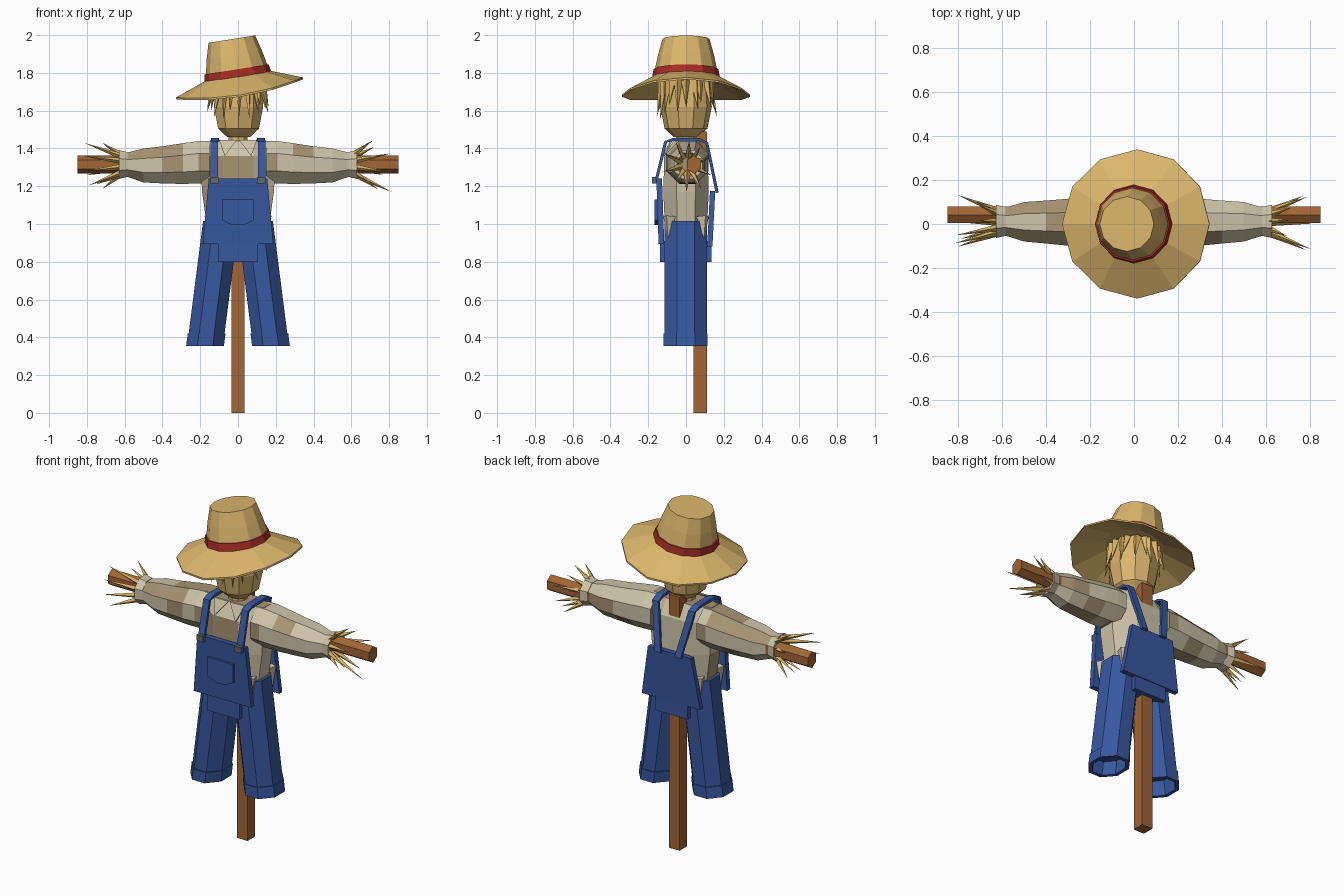
import bpy, bmesh, math, random
from mathutils import Vector, Matrix

random.seed(4)
if "Cube" in bpy.data.objects:
    bpy.data.objects.remove(bpy.data.objects["Cube"])


def material(name, r, g, b):
    m = bpy.data.materials.new(name)
    m.use_nodes = True
    m.diffuse_color = (r, g, b, 1)
    bsdf = next(n for n in m.node_tree.nodes if n.type == 'BSDF_PRINCIPLED')
    bsdf.inputs["Base Color"].default_value = (r, g, b, 1)
    bsdf.inputs["Roughness"].default_value = 0.9
    return m


HAT = material("hat straw", 0.71, 0.47, 0.15)
SACK = material("sackcloth", 0.71, 0.47, 0.16)
HAY = material("loose straw", 0.68, 0.44, 0.12)
RED = material("red ribbon", 0.40, 0.025, 0.018)
SHIRT = material("cream shirt", 0.62, 0.55, 0.39)
PATCH = material("brown patch", 0.38, 0.29, 0.17)
DENIM = material("blue denim", 0.038, 0.098, 0.35)
WOOD = material("brown wood", 0.36, 0.13, 0.035)
METAL = material("grey metal", 0.12, 0.14, 0.15)


def finish(name, bm, *mats):
    bmesh.ops.recalc_face_normals(bm, faces=bm.faces)
    me = bpy.data.meshes.new(name)
    bm.to_mesh(me)
    bm.free()
    for m in mats:
        me.materials.append(m)
    ob = bpy.data.objects.new(name, me)
    bpy.context.collection.objects.link(ob)
    return ob


def loft(name, rings, *mats, caps=True):
    """Skin a list of point rings."""
    bm = bmesh.new()
    loops = [[bm.verts.new(p) for p in ring] for ring in rings]
    for a, b in zip(loops, loops[1:]):
        for i in range(len(a)):
            j = (i + 1) % len(a)
            bm.faces.new((a[i], a[j], b[j], b[i]))
    if caps:
        bm.faces.new(loops[0])
        bm.faces.new(loops[-1])
    return finish(name, bm, *mats)


def ring(c, rx, ry, n=8, axis='Z', flat=True):
    """Polygon ring; with flat=True the given radii reach the flat sides."""
    half = math.pi / n if flat else 0
    k = 1 / math.cos(half)
    pts = []
    for i in range(n):
        a = 2 * math.pi * i / n + half
        u, v = rx * k * math.cos(a), ry * k * math.sin(a)
        pts.append(Vector(c) + Vector((u, v, 0) if axis == 'Z' else (0, u, v)))
    return pts


def box(name, x, y, z, mat):
    rect = [(x[0], y[0]), (x[1], y[0]), (x[1], y[1]), (x[0], y[1])]
    return loft(name, [[(a, b, h) for a, b in rect] for h in z], mat)


def plate(name, outline, y_at, thick, mat):
    """Flat sheet drawn in x and z, leaning by y_at(z)."""
    return loft(name, [[(x, y_at(z) + d, z) for x, z in outline] for d in (0, thick)], mat)


def spikes(name, pairs, radius, mat, sides=4):
    bm = bmesh.new()
    for a, b in pairs:
        a, b = Vector(a), Vector(b)
        d = b - a
        mtx = Matrix.Translation((a + b) / 2) @ d.to_track_quat('Z', 'Y').to_matrix().to_4x4()
        bmesh.ops.create_cone(bm, cap_ends=True, segments=sides, radius1=radius,
                              radius2=0, depth=d.length, matrix=mtx)
    return finish(name, bm, mat)


def scatter_patches(ob, chance):
    for f in ob.data.polygons:
        f.material_index = int(random.random() < chance)


# Wooden frame
box("post", (-0.035, 0.035), (0.04, 0.11), (0, 1.49), WOOD)
loft("crossbar", [ring((x, 0.042, 1.315), 0.037, 0.042, 6, 'X') for x in (-0.85, 0.85)], WOOD)

# Shirt body with ragged hem
body = [(0.99, 0.165, 0.112), (1.17, 0.19, 0.12), (1.36, 0.2, 0.115), (1.44, 0.19, 0.068)]
torso = loft("shirt_body", [ring((0, 0, z), rx, ry) for z, rx, ry in body], SHIRT, PATCH)
scatter_patches(torso, 0.2)
spikes("shirt_hem", [((s * 0.145, y, 1.04), (s * 0.16, y * 1.08, 0.92))
                     for s in (-1, 1) for y in (-0.088, 0.088)], 0.036, SHIRT)

for s, side in ((1, "left"), (-1, "right")):
    # Sleeve, cuff and straw hand
    sleeve = [(0.15, 0.11, 1.327), (0.21, 0.112, 1.327), (0.29, 0.108, 1.32),
              (0.4, 0.098, 1.313), (0.5, 0.09, 1.31), (0.6, 0.06, 1.315)]
    arm = loft(side + "_sleeve", [ring((s * x, 0.005 + 0.01 * x, z), r, r, 8, 'X')
                                  for x, r, z in sleeve], SHIRT, PATCH)
    scatter_patches(arm, 0.25)
    loft(side + "_shirt_cuff", [ring((s * x, 0.012, 1.315), r, r, 8, 'X')
                                for x, r in ((0.585, 0.066), (0.63, 0.076), (0.63, 0.06), (0.6, 0.05))], SHIRT)
    straws = []
    for i in range(10):
        a = 2 * math.pi * (i + 0.4) / 10
        reach, spread = random.uniform(0.69, 0.82), random.uniform(0.1, 0.16)
        u, v = math.cos(a), math.sin(a)
        straws.append(((s * 0.6, 0.01 + 0.045 * u, 1.315 + 0.045 * v),
                       (s * reach, 0.01 + spread * 0.85 * u, 1.315 + spread * v)))
    spikes(side + "_straw_hand", straws, 0.018, HAY)

    # Trouser leg with a hollow turned-up end
    leg = [(1.015, 0.095, 0.112), (0.42, 0.095, 0.112), (0.42, 0.1, 0.117),
           (0.355, 0.1, 0.117), (0.355, 0.08, 0.096), (0.44, 0.078, 0.094)]
    loft(side + "_trouser_leg", [ring((s * (0.09 + (1.015 - z) * 0.128), -0.002, z), rx, ry)
                                 for z, rx, ry in leg], DENIM)

    # Shoulder strap and buckle
    path = [(0.125, -0.16, 1.22), (0.125, -0.108, 1.435), (0.123, -0.07, 1.447),
            (0.12, 0.07, 1.447), (0.118, 0.11, 1.43), (0.065, 0.165, 1.165)]
    pts = [Vector((s * x, y, z)) for x, y, z in path]
    sections = []
    for i, p in enumerate(pts):
        t = pts[min(i + 1, len(pts) - 1)] - pts[max(i - 1, 0)]
        n = Vector((0, -t.z, t.y)).normalized() * 0.008
        w = Vector((0.02, 0, 0))
        sections.append([p - w - n, p + w - n, p + w + n, p - w + n])
    loft(side + "_strap", sections, DENIM)
    x = s * 0.123
    box(side + "_buckle", (x - 0.022, x + 0.022), (-0.18, -0.155), (1.215, 1.25), METAL)

    # Collar point
    plate(side + "_collar", [(s * 0.005, 1.445), (s * 0.1, 1.445), (s * 0.07, 1.36)],
          lambda z: -0.125 + (z - 1.36) * 0.5, 0.012, SHIRT)

# Overalls bibs, pocket and seat
plate("front_bib", [(-0.155, 1.24), (0.155, 1.24), (0.187, 0.895), (-0.187, 0.895)],
      lambda z: -0.145 - (z - 0.895) * 0.035, 0.03, DENIM)
plate("back_bib", [(-0.14, 1.175), (0.14, 1.175), (0.19, 0.88), (-0.19, 0.88)],
      lambda z: 0.112 + (z - 0.88) * 0.05, 0.028, DENIM)
plate("bib_pocket", [(-0.083, 1.13), (0.083, 1.13), (0.083, 1.02), (0.03, 0.995),
                     (-0.03, 0.995), (-0.083, 1.02)], lambda z: -0.167, 0.02, DENIM)
box("trouser_seat", (-0.105, 0.105), (-0.138, 0.135), (0.8, 0.91), DENIM)

# Head and neck
loft("neck", [ring((0, 0, z), 0.05, 0.05, 10) for z in (1.4, 1.475)], SACK)
head = [(1.46, 0.06), (1.505, 0.108), (1.62, 0.13), (1.77, 0.12)]
loft("head", [ring((0.003, 0, z), r, r, 10) for z, r in head], SACK)

# Straw hair
hair = []
for i in range(20):
    a = 2 * math.pi * (i + random.uniform(-0.25, 0.25)) / 20
    r, z = random.uniform(0.145, 0.17), random.uniform(1.55, 1.64)
    b = a + random.uniform(-0.12, 0.12)
    hair.append(((0.125 * math.cos(a), 0.125 * math.sin(a), 1.76),
                 (r * math.cos(b), r * math.sin(b), z)))
spikes("straw_hair", hair, 0.023, HAY)

# Tilted hat: drooping brim, crown and ribbon
def brim_ring(r, z, droop):
    return [Vector((p.x, p.y, z - droop * (p.y / r) ** 2)) for p in ring((0, 0, 0), r, r, 12, flat=False)]


brim = loft("hat_brim", [brim_ring(0.16, -0.03, 0), brim_ring(0.34, -0.085, 0.04),
                         brim_ring(0.34, -0.075, 0.04), brim_ring(0.16, -0.008, 0)], HAT, caps=False)
crown = loft("hat_crown", [ring((0, 0, z), r, r, 12, flat=False)
                           for z, r in ((-0.03, 0.17), (0.02, 0.165), (0.1, 0.148), (0.184, 0.125))], HAT)
ribbon = loft("hat_ribbon", [ring((0, 0, z), r, r, 12, flat=False)
                             for z, r in ((-0.025, 0.18), (0.022, 0.172), (0.022, 0.16), (-0.025, 0.16))],
              RED, caps=False)
for part in (brim, crown, ribbon):
    part.data.transform(Matrix.Translation((-0.004, 0, 1.797)) @ Matrix.Rotation(math.radians(-9), 4, 'Y'))
